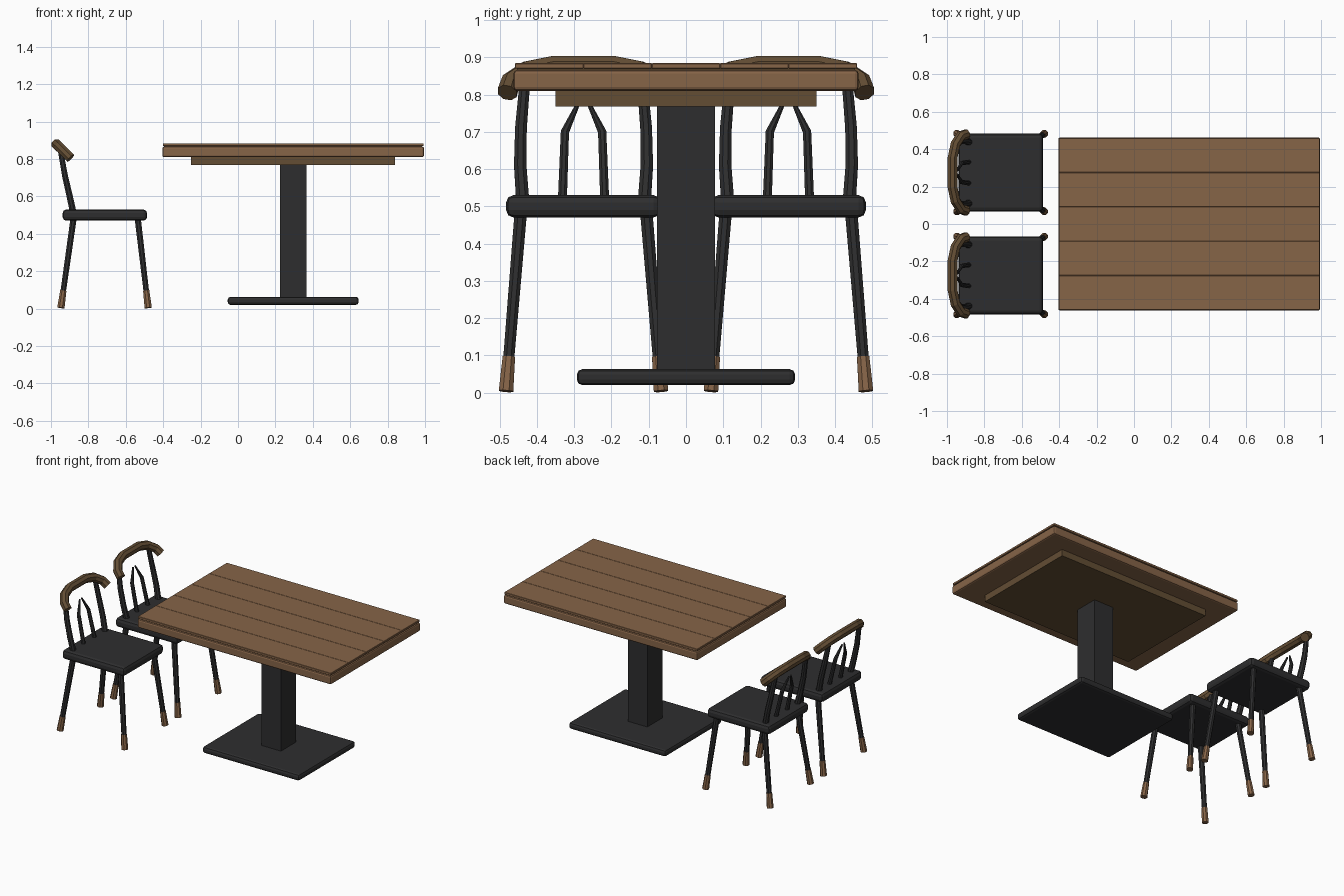
import bpy, bmesh, math
from mathutils import Vector

cube = bpy.data.objects.get("Cube")
if cube:
    bpy.data.objects.remove(cube, do_unlink=True)


def material(name, rgb):
    m = bpy.data.materials.new(name)
    m.use_nodes = True
    m.diffuse_color = (*rgb, 1)
    bsdf = next(n for n in m.node_tree.nodes if n.type == 'BSDF_PRINCIPLED')
    bsdf.inputs["Base Color"].default_value = (*rgb, 1)
    return m


WOOD = material("warm wood", (0.24, 0.128, 0.064))
DARK_WOOD = material("dark wood", (0.125, 0.075, 0.034))
BLACK = material("black paint", (0.027, 0.027, 0.028))


def finish(name, bm, mat):
    bmesh.ops.recalc_face_normals(bm, faces=bm.faces)
    mesh = bpy.data.meshes.new(name)
    bm.to_mesh(mesh)
    bm.free()
    mesh.materials.append(mat)
    obj = bpy.data.objects.new(name, mesh)
    bpy.context.collection.objects.link(obj)
    return obj


def box(name, low, high, mat, bevel=0.0, segments=2):
    """Box between two corners, with optionally rounded edges."""
    low, high = Vector(low), Vector(high)
    bm = bmesh.new()
    bmesh.ops.create_cube(bm, size=1)
    for v in bm.verts:
        v.co = (low + high) / 2 + v.co * (high - low)
    if bevel:
        bmesh.ops.bevel(bm, geom=bm.edges[:], offset=bevel, segments=segments,
                        profile=0.5, affect='EDGES')
    return finish(name, bm, mat)


def tube(name, path, radii, mat, ref=(0, 1, 0), sides=8):
    """Faceted rod along a path with one radius per point."""
    pts = [Vector(p) for p in path]
    bm = bmesh.new()
    rings = []
    for i, (p, r) in enumerate(zip(pts, radii)):
        tangent = (pts[min(i + 1, len(pts) - 1)] - pts[max(i - 1, 0)]).normalized()
        u = tangent.cross(Vector(ref)).normalized()
        w = tangent.cross(u)
        angles = [math.tau * (k + 0.5) / sides for k in range(sides)]
        rings.append([bm.verts.new(p + r * (u * math.cos(a) + w * math.sin(a)))
                      for a in angles])
    for a, b in zip(rings, rings[1:]):
        for k in range(sides):
            n = (k + 1) % sides
            bm.faces.new((a[k], a[n], b[n], b[k]))
    bm.faces.new(rings[0])
    bm.faces.new(rings[-1])
    return finish(name, bm, mat)


# Table: pedestal, support board and layered top
TX = 0.295
box("table_base", (TX - 0.35, -0.293, 0.02), (TX + 0.35, 0.293, 0.063), BLACK, 0.015)
box("table_column", (TX - 0.07, -0.078, 0.06), (TX + 0.07, 0.078, 0.775), BLACK)
box("table_support", (TX - 0.545, -0.35, 0.768), (TX + 0.545, 0.35, 0.815), DARK_WOOD)
box("table_slab", (TX - 0.7, -0.463, 0.81), (TX + 0.7, 0.463, 0.866), WOOD, 0.01)
box("table_seam", (TX - 0.69, -0.453, 0.864), (TX + 0.69, 0.453, 0.873), DARK_WOOD)

# Top planks run along the length
PLANKS = 5
WIDTH = 0.918 / PLANKS
for i in range(PLANKS):
    y = -0.459 + i * WIDTH
    box(f"table_plank_{i + 1}", (TX - 0.697, y, 0.87), (TX + 0.697, y + WIDTH, 0.884),
        WOOD, 0.0015, 1)


def chair(prefix, cy):
    box(prefix + "_seat", (-0.938, cy - 0.208, 0.47), (-0.486, cy + 0.208, 0.53),
        BLACK, 0.02)

    for side, s in (("left", 1), ("right", -1)):
        # Splayed legs with wooden feet
        for end, top_x, foot_x in (("inner", -0.537, -0.48), ("outer", -0.878, -0.947)):
            top = Vector((top_x, cy + s * 0.168, 0.49))
            foot = Vector((foot_x, cy + s * 0.208, 0.004))
            ankle = foot.lerp(top, 0.19)
            tube(f"{prefix}_{side}_{end}_leg", (top, ankle), (0.018, 0.016), BLACK)
            tube(f"{prefix}_{side}_{end}_foot", (ankle, foot), (0.018, 0.021), WOOD)

        # Curved back posts
        tube(f"{prefix}_{side}_post",
             [(x, cy + s * y, z) for x, y, z in
              ((-0.88, 0.163, 0.51), (-0.902, 0.17, 0.61), (-0.925, 0.168, 0.71),
               (-0.95, 0.156, 0.85))],
             (0.019, 0.018, 0.017, 0.015), BLACK)

        # Tapered spindles leaning together at their tips
        tube(f"{prefix}_{side}_spindle",
             [(x, cy + s * y, z) for x, y, z in
              ((-0.88, 0.057, 0.51), (-0.923, 0.05, 0.7), (-0.944, 0.01, 0.785))],
             (0.013, 0.012, 0.005), BLACK)

    # Bent top rail in a tilted plane
    half = ((-0.97, 0.08, 0.878), (-0.955, 0.15, 0.864),
            (-0.925, 0.195, 0.834), (-0.895, 0.205, 0.805))
    path = [(x, cy - y, z) for x, y, z in reversed(half)]
    path += [(x, cy + y, z) for x, y, z in half]
    tube(prefix + "_top_rail", path, [0.028] * len(path), DARK_WOOD, ref=(1, 0, 1))


chair("rear_chair", 0.275)
chair("front_chair", -0.275)
